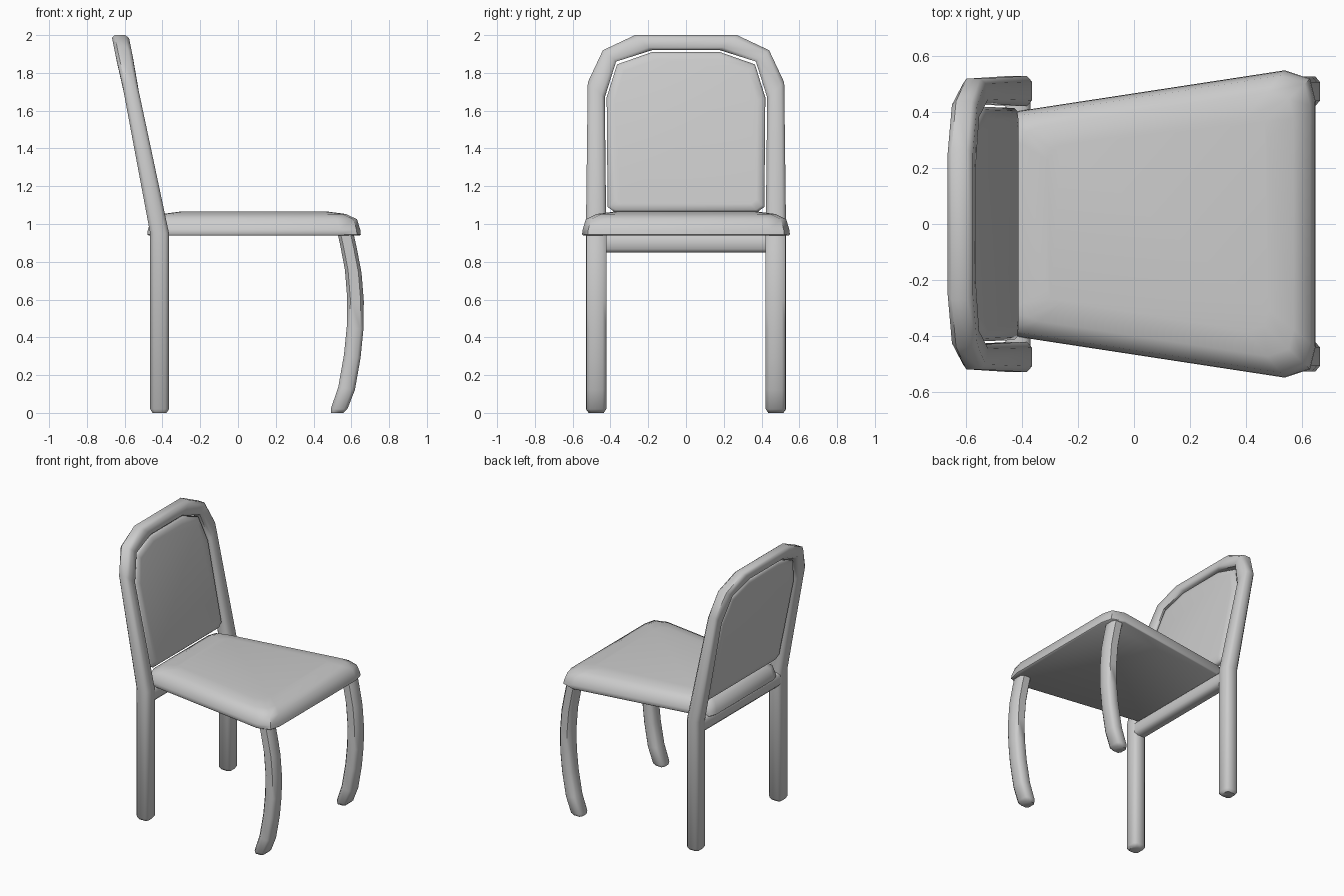
import bpy, bmesh, math

cube = bpy.data.objects.get("Cube")
if cube:
    bpy.data.objects.remove(cube, do_unlink=True)

grey = bpy.data.materials.new("plain_grey")
grey.use_nodes = True
grey.diffuse_color = (0.6, 0.6, 0.6, 1)
grey.node_tree.nodes["Principled BSDF"].inputs["Base Color"].default_value = (0.6, 0.6, 0.6, 1)

# Bevelled square section, as (across, depth) factors
K = 0.62
SECTION = [(1, K), (K, 1), (-K, 1), (-1, K), (-1, -K), (-K, -1), (K, -1), (1, -K)]


def loft(name, rings, angle=50):
    """Skin a list of equal-length rings and cap both ends."""
    bm = bmesh.new()
    loops = [[bm.verts.new(p) for p in ring] for ring in rings]
    for a, b in zip(loops, loops[1:]):
        for i in range(len(a)):
            j = (i + 1) % len(a)
            bm.faces.new((a[i], a[j], b[j], b[i]))
    bm.faces.new(loops[0][::-1])
    bm.faces.new(loops[-1])
    bmesh.ops.recalc_face_normals(bm, faces=bm.faces)
    mesh = bpy.data.meshes.new(name)
    bm.to_mesh(mesh)
    bm.free()
    mesh.materials.append(grey)
    obj = bpy.data.objects.new(name, mesh)
    bpy.context.collection.objects.link(obj)
    bpy.ops.object.select_all(action="DESELECT")
    obj.select_set(True)
    bpy.context.view_layer.objects.active = obj
    bpy.ops.object.shade_smooth_by_angle(angle=math.radians(angle))
    return obj


def mirrored(half):
    """Complete a half outline of (y, z) or (x, y) style tuples across the centre."""
    return half + [(-p[0],) + p[1:] for p in reversed(half)]


def lean(z):
    """Depth position of the back: upright legs, then a backward lean."""
    return -0.415 - 0.2 * max(0, z - 0.95)


# Back legs and arched back frame in one sweep: outer y, z, inner y, z, half depth
arch = mirrored([
    (0.515, 0.0, 0.44, 0.0, 0.037),
    (0.53, 0.02, 0.422, 0.02, 0.05),
    (0.53, 0.95, 0.422, 0.95, 0.05),
    (0.52, 1.75, 0.43, 1.67, 0.04),
    (0.44, 1.92, 0.37, 1.86, 0.045),
    (0.27, 2.0, 0.18, 1.92, 0.045),
])
# Mirroring flips only the outer y, so the inner y takes the same sign
rings = []
for oy, oz, iy, iz, d in arch:
    iy = math.copysign(iy, oy)
    ring = []
    for u, v in SECTION:
        t = (1 + u) / 2
        z = iz + (oz - iz) * t
        ring.append((lean(z) + v * d, iy + (oy - iy) * t, z))
    rings.append(ring)
loft("back_legs_and_frame", rings)

# Curved front legs: centre x, z, half thickness
leg_path = [(0.525, 0.0, 0.033), (0.535, 0.02, 0.044), (0.575, 0.13, 0.044),
            (0.605, 0.3, 0.044), (0.62, 0.45, 0.044), (0.622, 0.6, 0.044),
            (0.61, 0.75, 0.044), (0.585, 0.88, 0.044), (0.565, 0.97, 0.044)]
for side, label in ((1, "left"), (-1, "right")):
    loft("front_leg_" + label, [
        [(x + v * h, side * 0.475 + u * h * 1.2, z - v * 0.008) if z > 0.02 else
         (x + v * h, side * 0.475 + u * h * 1.2, z) for u, v in SECTION]
        for x, z, h in leg_path])

# Tapered cushion seat: outline shrinking towards a softly domed top
right_edge = [(0.65, 0.44), (0.63, 0.52), (0.54, 0.55), (-0.41, 0.405), (-0.46, 0.385), (-0.48, 0.33)]
outline = right_edge + [(x, -y) for x, y in reversed(right_edge)]
levels = [(0.99, 0.94), (1, 0.945), (0.995, 0.97), (0.965, 1.025), (0.86, 1.053), (0.7, 1.065)]
loft("seat", [[(0.085 + (x - 0.085) * s, y * s, z) for x, y in outline] for s, z in levels])

# Backrest panel filling the frame
panel = mirrored([(0.38, 1.065), (0.415, 1.09), (0.42, 1.67), (0.365, 1.845), (0.18, 1.91)])
layers = [(0.9, -0.032), (0.975, -0.027), (1, -0.014), (1, 0.014), (0.975, 0.027), (0.9, 0.032)]
loft("backrest_panel", [
    [(lean(1.49 + (z - 1.49) * s) + d, y * s, 1.49 + (z - 1.49) * s) for y, z in panel]
    for s, d in layers])

# Rail joining the back legs below the seat
loft("rear_rail", [[(-0.415 + v * 0.045, y, 0.9 + u * 0.052) for u, v in SECTION]
                   for y in (-0.45, 0.45)])
